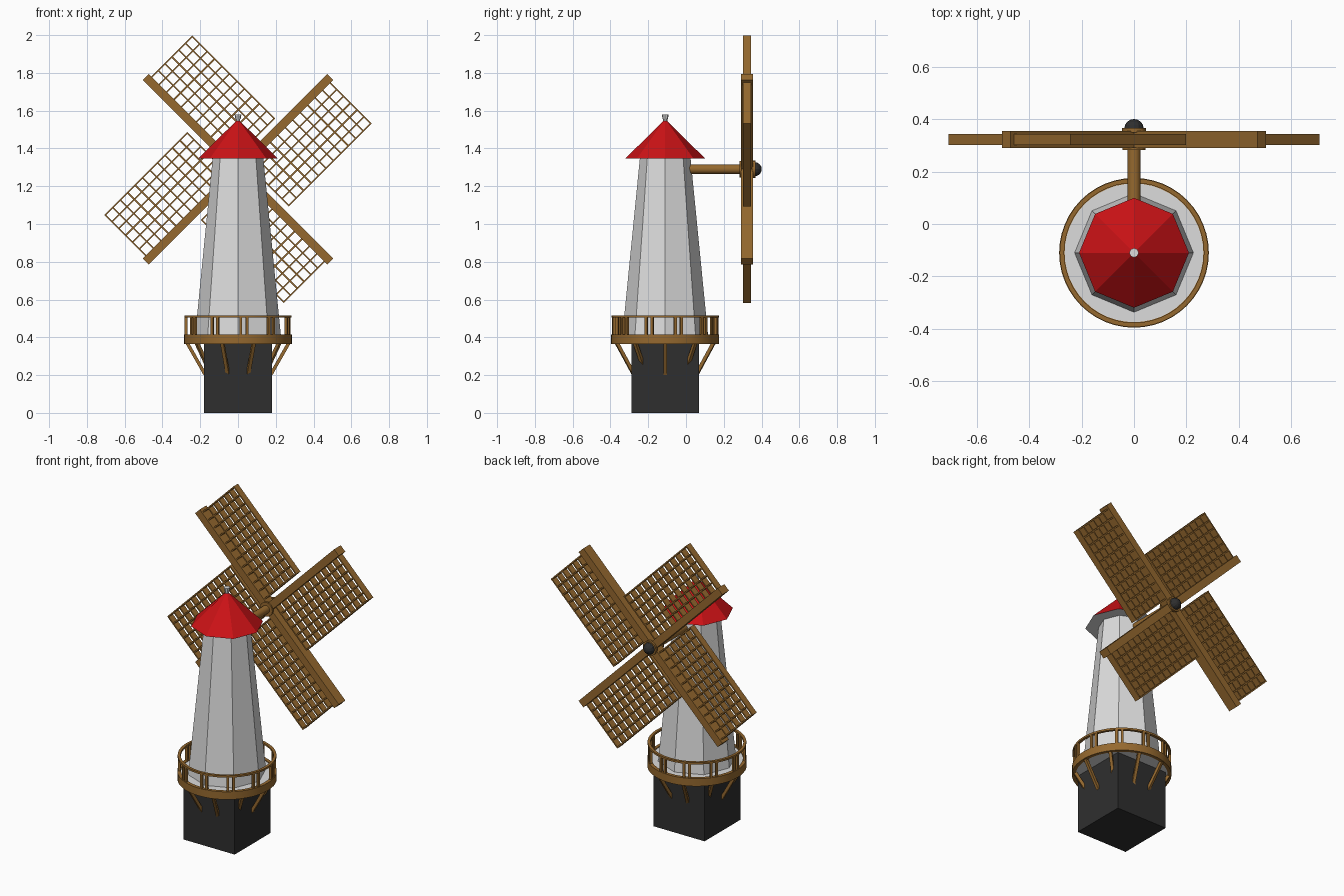
import bpy, bmesh, math
from mathutils import Matrix, Vector

if "Cube" in bpy.data.objects:
    bpy.data.objects.remove(bpy.data.objects["Cube"])

TY = -0.11                      # tower axis in y
HUB = Vector((0, 0.323, 1.29))  # centre of the sails


def material(name, rgb):
    m = bpy.data.materials.new(name)
    m.diffuse_color = (*rgb, 1)
    m.use_nodes = True
    m.node_tree.nodes["Principled BSDF"].inputs["Base Color"].default_value = m.diffuse_color
    return m


WOOD = material("wood_brown", (0.30, 0.14, 0.028))
RED = material("roof_red", (0.60, 0.006, 0.008))
WHITE = material("plaster_white", (0.72, 0.72, 0.72))
DARK = material("dark_grey", (0.028, 0.028, 0.028))


def finish(bm, name, *mats, smooth=False):
    bmesh.ops.recalc_face_normals(bm, faces=bm.faces)
    me = bpy.data.meshes.new(name)
    bm.to_mesh(me)
    bm.free()
    ob = bpy.data.objects.new(name, me)
    bpy.context.collection.objects.link(ob)
    for m in mats:
        me.materials.append(m)
    if smooth:
        bpy.ops.object.select_all(action='DESELECT')
        ob.select_set(True)
        bpy.context.view_layer.objects.active = ob
        bpy.ops.object.shade_smooth_by_angle(angle=math.radians(35))
    return ob


def add_box(bm, size, mat):
    bmesh.ops.create_cube(bm, size=1, matrix=mat @ Matrix.Diagonal((*size, 1)))


def add_strut(bm, a, b, w, d):
    """Square bar from point a to point b."""
    v = b - a
    rot = v.to_track_quat('Z', 'Y').to_matrix().to_4x4()
    add_box(bm, (w, d, v.length), Matrix.Translation((a + b) / 2) @ rot)


def cone(name, r1, r2, z0, z1, seg, mats, smooth=False):
    """Upright cone or cylinder on the tower axis."""
    bm = bmesh.new()
    bmesh.ops.create_cone(bm, cap_ends=True, segments=seg, radius1=r1, radius2=r2,
                          depth=z1 - z0, matrix=Matrix.Translation((0, TY, (z0 + z1) / 2)))
    return finish(bm, name, *mats, smooth=smooth)


def ring(name, r0, r1, z0, z1, seg, mat):
    """Rectangular profile turned around the tower axis."""
    bm = bmesh.new()
    loops = []
    for i in range(seg):
        a = 2 * math.pi * i / seg
        loops.append([bm.verts.new((r * math.cos(a), TY + r * math.sin(a), z))
                      for r, z in ((r0, z0), (r1, z0), (r1, z1), (r0, z1))])
    for i in range(seg):
        p, q = loops[i], loops[(i + 1) % seg]
        for k in range(4):
            bm.faces.new((p[k], q[k], q[(k + 1) % 4], p[(k + 1) % 4]))
    return finish(bm, name, mat, smooth=True)


def y_cylinder(name, r, y0, y1, seg, mat):
    """Cylinder along y at hub height."""
    bm = bmesh.new()
    m = Matrix.Translation((0, (y0 + y1) / 2, HUB.z)) @ Matrix.Rotation(math.pi / 2, 4, 'X')
    bmesh.ops.create_cone(bm, cap_ends=True, segments=seg, radius1=r, radius2=r,
                          depth=y1 - y0, matrix=m)
    return finish(bm, name, mat, smooth=True)


def polar(r, a, z):
    return Vector((r * math.cos(a), TY + r * math.sin(a), z))


# Square base
bm = bmesh.new()
add_box(bm, (0.358, 0.358, 0.375), Matrix.Translation((0, TY, 0.1875)))
finish(bm, "base", DARK)

# Eight-sided tower, roof with pale underside, finial
cone("tower", 0.228, 0.134, 0.40, 1.35, 8, [WHITE])
roof = cone("roof", 0.21, 0.0, 1.348, 1.555, 8, [RED, WHITE])
for f in roof.data.polygons:
    f.material_index = 1 if f.normal.z < -0.5 else 0
cone("finial_neck", 0.011, 0.011, 1.535, 1.56, 8, [WHITE])
cone("finial", 0.014, 0.018, 1.555, 1.58, 8, [WHITE])

# Balcony floor, rim and rail
cone("balcony_floor", 0.27, 0.27, 0.37, 0.41, 48, [WHITE], smooth=True)
ring("balcony_rim", 0.265, 0.286, 0.366, 0.415, 48, WOOD)
ring("balcony_rail", 0.267, 0.284, 0.504, 0.516, 48, WOOD)

# Paired rail posts
bm = bmesh.new()
for i in range(11):
    a0 = math.pi + 2 * math.pi * i / 11 - 0.03
    for da in (-0.06, 0.06):
        a = a0 + da
        m = Matrix.Translation(polar(0.2755, a, 0.458)) @ Matrix.Rotation(a, 4, 'Z')
        add_box(bm, (0.014, 0.015, 0.096), m)
finish(bm, "rail_posts", WOOD)

# Slanted braces under the balcony
bm = bmesh.new()
for i in range(10):
    a = 2 * math.pi * i / 10
    add_strut(bm, polar(0.175, a, 0.205), polar(0.272, a, 0.375), 0.018, 0.018)
finish(bm, "balcony_braces", WOOD)

# Axle with collars and dark hub cap
y_cylinder("axle", 0.025, -0.06, 0.36, 16, WOOD)
y_cylinder("inner_collar", 0.044, 0.282, 0.293, 16, WOOD)
y_cylinder("outer_collar", 0.046, 0.35, 0.367, 16, WOOD)
bm = bmesh.new()
bmesh.ops.create_uvsphere(bm, u_segments=12, v_segments=8, radius=0.037,
                          matrix=Matrix.Translation((0, 0.364, HUB.z))
                          @ Matrix.Rotation(math.pi / 2, 4, 'X'))
finish(bm, "hub_cap", DARK)

# Four arms, each with a lattice sail on its clockwise side
U0, U1, V0, V1 = 0.05, 0.672, 0.02, 0.33   # sail extents along and across the arm
NU, NV, T, D = 11, 6, 0.008, 0.043         # cells, slat thickness and depth
arms, sails = bmesh.new(), bmesh.new()
for k in range(4):
    # local z runs along the arm, local x across to the sail
    M = Matrix.Translation(HUB) @ Matrix.Rotation(math.radians(45 + 90 * k), 4, 'Y')
    add_box(arms, (0.046, 0.066, 0.69), M @ Matrix.Translation((0, 0, 0.345)))
    for i in range(NU + 1):
        u = U0 + T / 2 + (U1 - U0 - T) * i / NU
        add_box(sails, (V1 - V0, D, T), M @ Matrix.Translation(((V0 + V1) / 2, 0, u)))
    for j in range(1, NV + 1):
        v = V0 + (V1 - V0 - T / 2) * j / NV
        add_box(sails, (T, D - 0.002, U1 - U0), M @ Matrix.Translation((v, 0, (U0 + U1) / 2)))
finish(arms, "sail_arms", WOOD)
finish(sails, "sail_lattices", WOOD)
